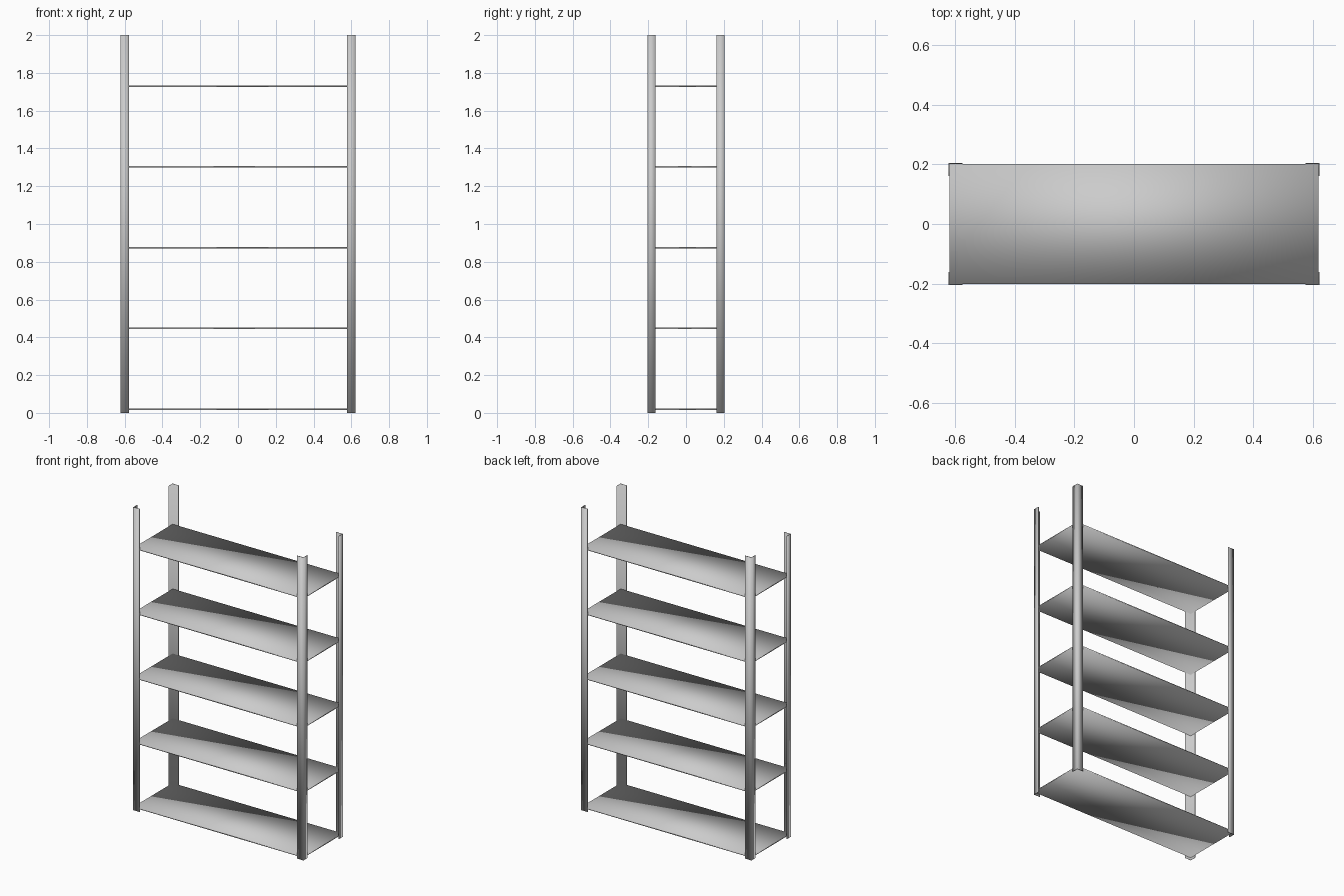
import bpy, bmesh

if "Cube" in bpy.data.objects:
    bpy.data.objects.remove(bpy.data.objects["Cube"])

W, D, H = 0.622, 0.205, 2.0      # half width, half depth, height
LEG_X, LEG_Y, T = 0.046, 0.043, 0.003   # angle-iron flanges and sheet thickness
SHELF_T = 0.008


def make_object(name, bm):
    bmesh.ops.recalc_face_normals(bm, faces=bm.faces)
    for f in bm.faces:
        f.smooth = True
    mesh = bpy.data.meshes.new(name)
    bm.to_mesh(mesh)
    bm.free()
    obj = bpy.data.objects.new(name, mesh)
    bpy.context.collection.objects.link(obj)
    return obj


def prism(name, outline, z0, z1):
    bm = bmesh.new()
    face = bm.faces.new([bm.verts.new((x, y, z0)) for x, y in outline])
    top = bmesh.ops.extrude_face_region(bm, geom=[face], use_keep_orig=True)
    verts = [g for g in top["geom"] if isinstance(g, bmesh.types.BMVert)]
    bmesh.ops.translate(bm, verts=verts, vec=(0, 0, z1 - z0))
    return make_object(name, bm)


# Four L-section corner posts, corners facing outward
profile = [(W, D), (W - LEG_X, D), (W - LEG_X, D - T),
           (W - T, D - T), (W - T, D - LEG_Y), (W, D - LEG_Y)]
for side, sx in (("left", -1), ("right", 1)):
    for end, sy in (("front", -1), ("back", 1)):
        prism(f"{end}_{side}_post", [(x * sx, y * sy) for x, y in profile], 0, H)

# Five thin shelves fitted inside the posts
sx, sy = W - T, D - T
for i in range(5):
    z = 0.02 + i * 0.4275
    prism(f"shelf_{i + 1}", [(-sx, -sy), (sx, -sy), (sx, sy), (-sx, sy)],
          z - SHELF_T / 2, z + SHELF_T / 2)
